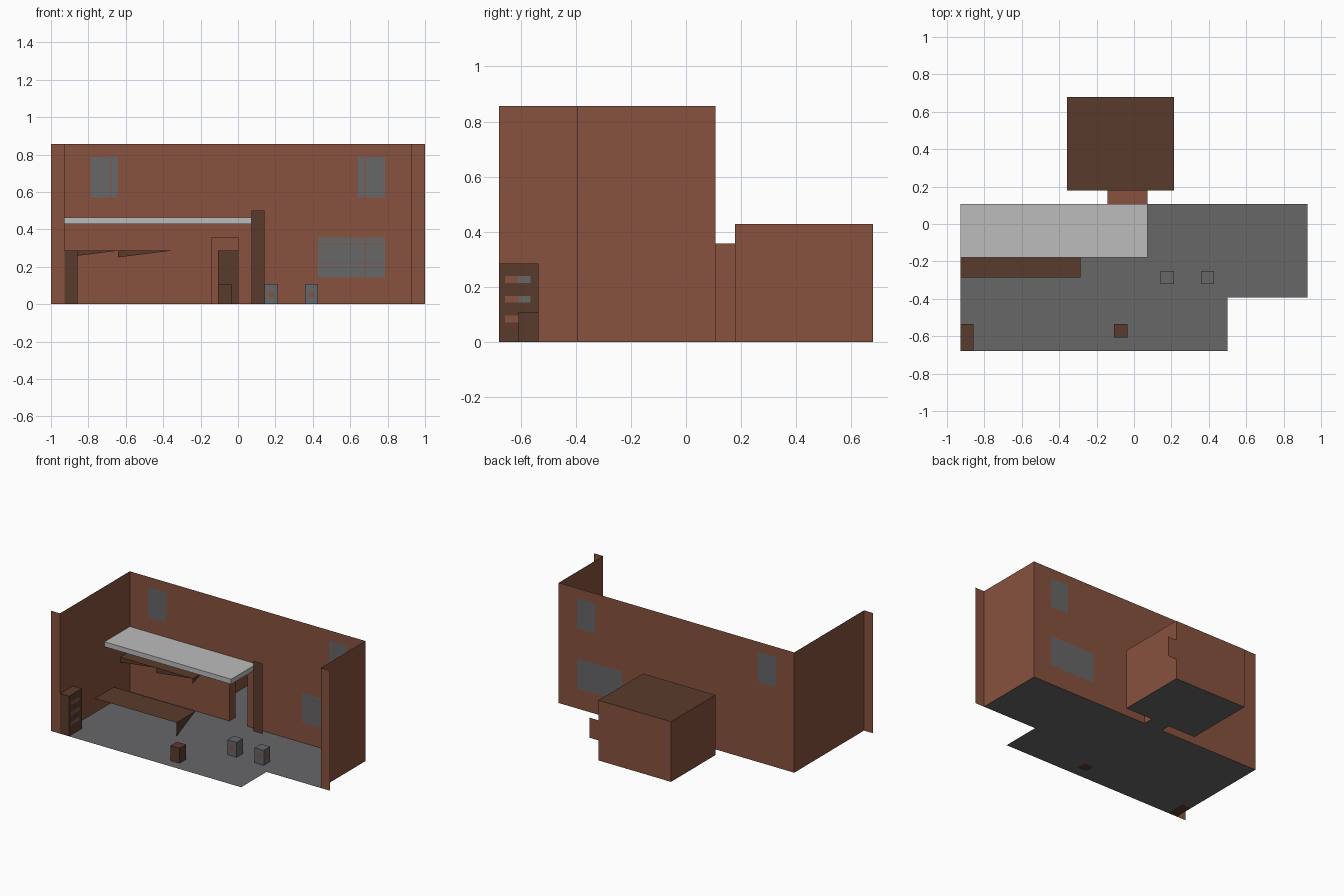
import bpy, bmesh

if "Cube" in bpy.data.objects:
    bpy.data.objects.remove(bpy.data.objects["Cube"])

U = 1 / 14  # grid module of the set


def mat(name, srgb):
    m = bpy.data.materials.new(name)
    m.diffuse_color = [((c / 255 + 0.055) / 1.055) ** 2.4 for c in srgb] + [1]
    m.use_nodes = True
    m.node_tree.nodes["Principled BSDF"].inputs["Base Color"].default_value = m.diffuse_color
    return m


WALL = mat("red_brown_wall", (136, 82, 62))
DARK = mat("dark_wood", (90, 59, 44))
GREY = mat("stone_grey", (103, 103, 105))
LIGHT = mat("light_grey", (188, 188, 188))


def finish(name, bm, mats):
    me = bpy.data.meshes.new(name)
    bm.to_mesh(me)
    bm.free()
    for m in mats:
        me.materials.append(m)
    ob = bpy.data.objects.new(name, me)
    bpy.context.collection.objects.link(ob)
    return ob


def panel(name, axis, pos, us, vs, mats, rule=lambda u, v: 0):
    """Thin sheet across an axis, split at us/vs; rule gives a material, or None for a hole."""
    bm = bmesh.new()

    def vert(u, v):
        c = [u, v]
        c.insert(axis, pos)
        return bm.verts.new([k * U for k in c])
    for u0, u1 in zip(us, us[1:]):
        for v0, v1 in zip(vs, vs[1:]):
            r = rule((u0 + u1) / 2, (v0 + v1) / 2)
            if r is not None:
                f = bm.faces.new([vert(u0, v0), vert(u1, v0), vert(u1, v1), vert(u0, v1)])
                f.material_index = r
    bmesh.ops.remove_doubles(bm, verts=bm.verts, dist=1e-5)
    return finish(name, bm, mats)


def box(name, lo, hi, m):
    bm = bmesh.new()
    bmesh.ops.create_cube(bm, size=1)
    for v in bm.verts:
        v.co = [(lo[i] if v.co[i] < 0 else hi[i]) * U for i in range(3)]
    return finish(name, bm, [m])


def triangle(name, pts, m):
    bm = bmesh.new()
    bm.faces.new([bm.verts.new([k * U for k in p]) for p in pts])
    return finish(name, bm, [m])


# back wall with doorway and three windows
def back_rule(x, z):
    if -2 < x < 0 and z < 5:
        return None
    if 9 < abs(x) < 11 and 8 < z < 11:
        return 1
    if 6 < x < 11 and 2 < z < 5:
        return 1
    return 0


panel("back_wall", 1, 1.5, [-13, -11, -9, -2, 0, 6, 9, 11, 13], [0, 2, 5, 8, 11, 12],
      [WALL, GREY], back_rule)

# thin window bars
for i, (x0, x1, z0, z1) in enumerate([(-9.53, -9.47, 8, 11), (9.47, 9.53, 8, 11),
                                      (9.47, 9.53, 2, 5), (6, 11, 3, 3.06), (6, 11, 4.47, 4.53)]):
    panel(f"window_bar_{i}", 1, 1.47, [x0, x1], [z0, z1], [WALL])

# side walls and their front returns
panel("left_wall", 0, -13, [-9.5, 1.5], [0, 12], [WALL])
panel("right_wall", 0, 13, [-5.5, 1.5], [0, 12], [WALL])
panel("left_return", 1, -9.5, [-14, -13], [0, 12], [WALL])
panel("right_return", 1, -5.5, [13, 14], [0, 12], [WALL])

# main floor with a notched front right corner
panel("floor", 2, 0, [-13, 7, 13], [-9.5, -5.5, 1.5], [GREY],
      lambda x, y: None if x > 7 and y < -5.5 else 0)

# passage to the back room
panel("passage_floor", 2, 0, [-2, 0], [1.5, 2.5], [GREY])
panel("passage_ceiling", 2, 5, [-2, 1], [1.5, 2.5], [WALL])
panel("passage_left_wall", 0, -2, [1.5, 2.5], [0, 5], [WALL])
panel("passage_right_wall", 0, 0, [1.5, 2.5], [0, 5], [WALL])

# back room
panel("room_floor", 2, 0, [-5, 3], [2.5, 9.5], [GREY])
panel("room_ceiling", 2, 6, [-5, 3], [2.5, 9.5], [DARK])
panel("room_left_wall", 0, -5, [2.5, 9.5], [0, 6], [WALL])
panel("room_right_wall", 0, 3, [2.5, 9.5], [0, 6], [WALL])
panel("room_front_wall", 1, 2.5, [-5, -2, 0, 3], [0, 5, 6], [WALL],
      lambda x, z: None if -2 < x < 0 and z < 5 else 0)
panel("room_back_wall", 1, 9.5, [-5, 3, 4], [0, 2, 4, 6], [WALL],
      lambda x, z: None if x > 3 and not 2 < z < 4 else 0)

# raised platform and ladder
box("loft_platform", (-12.98, -2.5, 6), (1, 1.48, 6.5), LIGHT)
panel("ladder", 1, 1, [1, 2], [0, 7], [DARK])

# wall shelf with tapered brackets
panel("wall_shelf", 2, 4, [-13, -5], [0, 1.5], [DARK])
for i, x in enumerate((-13, -9)):
    triangle(f"shelf_lip_{i}", [(x, 0, 4), (x, 0, 3.5), (x + 4, 0, 4)], DARK)
triangle("shelf_end", [(-5, 0, 4), (-5, 0, 3.5), (-5, 1.5, 4)], DARK)

# low bench with a tapered end
panel("bench_top", 2, 1.4, [-13, -4], [-4, -1], [DARK])
triangle("bench_end", [(-4, -4, 1.4), (-4, -4, 0), (-4, -1, 1.4)], DARK)

# bookcases
box("left_bookcase", (-12.98, -9.5, 0), (-12, -7.5, 4), DARK)
box("room_bookcase", (-1.5, 8.5, 0), (0.5, 9.48, 4), DARK)
for i, z in enumerate((1.0, 2.0, 3.0)):
    panel(f"book_row_{i}", 0, -11.97, [-9.2, -8.5, -7.9], [z, z + 0.35], [WALL, GREY],
          lambda y, z: 0 if y < -8.5 else 1)

# stools
box("wooden_stool", (-1.5, -8.5, 0), (-0.5, -7.5, 1.5), DARK)
for i, x in enumerate((2, 5)):
    box(f"grey_stool_{i}", (x, -4.5, 0), (x + 1, -3.5, 1.5), GREY)
    panel(f"stool_spot_{i}", 1, -4.53, [x + 0.3, x + 0.7], [0.55, 0.95], [WALL])
    panel(f"stool_side_spot_{i}", 0, x + 1.03, [-4.2, -3.8], [0.55, 0.95], [WALL])
